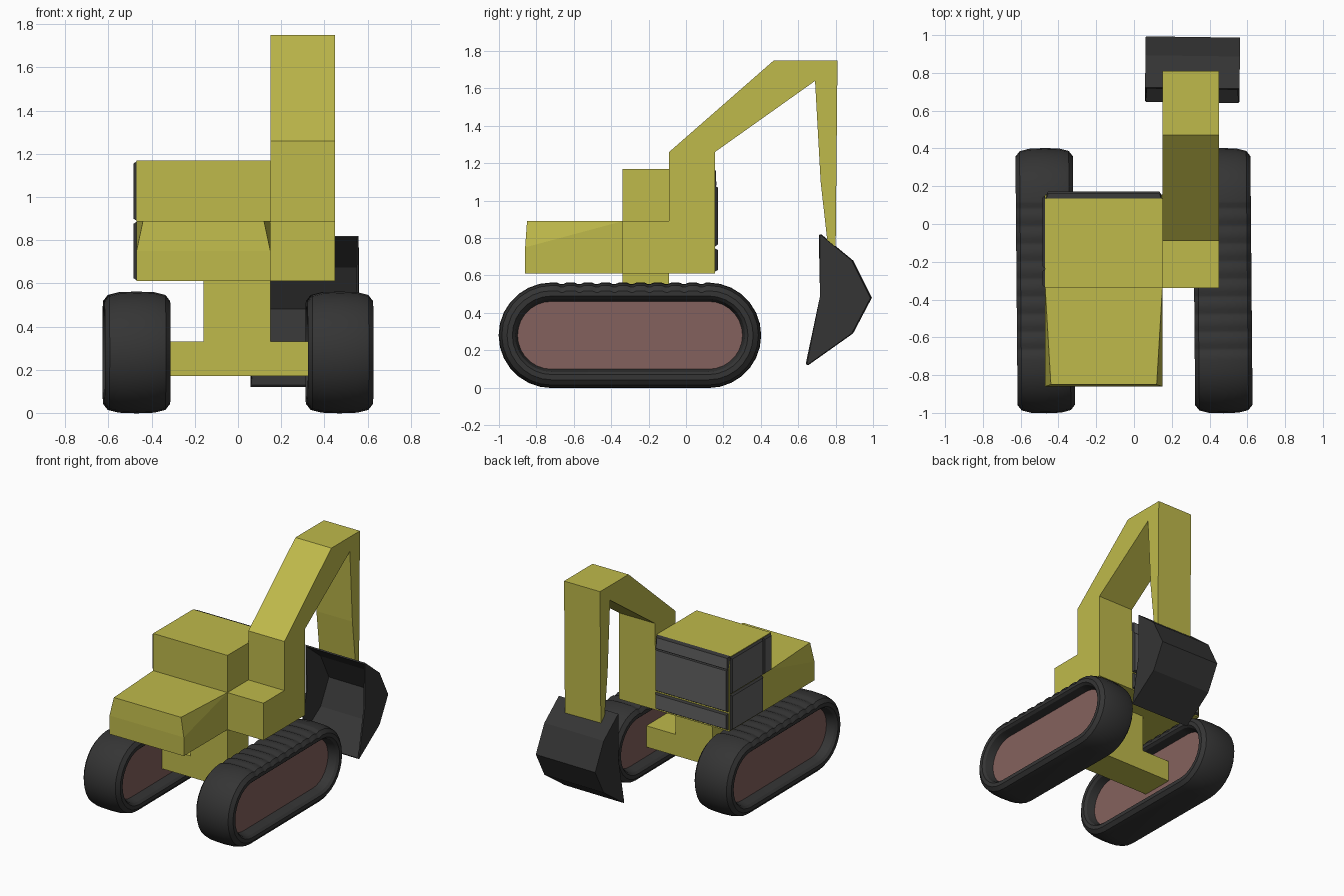
import bpy, bmesh, math
from mathutils import Matrix, Vector

cube = bpy.data.objects.get("Cube")
if cube:
    bpy.data.objects.remove(cube)


def material(name, rgb):
    m = bpy.data.materials.new(name)
    m.use_nodes = True
    m.diffuse_color = (*rgb, 1)
    m.node_tree.nodes["Principled BSDF"].inputs["Base Color"].default_value = (*rgb, 1)
    return m


YELLOW = material("yellow paint", (0.52, 0.49, 0.07))
RUBBER = material("dark rubber", (0.035, 0.035, 0.035))
GLASS = material("grey glass", (0.12, 0.12, 0.12))
PANEL = material("dusty red panel", (0.23, 0.12, 0.11))


def finish(name, bm, *mats):
    bmesh.ops.recalc_face_normals(bm, faces=bm.faces)
    mesh = bpy.data.meshes.new(name)
    bm.to_mesh(mesh)
    bm.free()
    for m in mats:
        mesh.materials.append(m)
    ob = bpy.data.objects.new(name, mesh)
    bpy.context.collection.objects.link(ob)
    return ob


def extrude_x(bm, profile, x0, x1):
    """Solid from a (y, z) profile between two x positions."""
    face = bm.faces.new([bm.verts.new((x0, y, z)) for y, z in profile])
    new = bmesh.ops.extrude_face_region(bm, geom=[face])["geom"]
    bmesh.ops.translate(bm, verts=[g for g in new if isinstance(g, bmesh.types.BMVert)],
                        vec=(x1 - x0, 0, 0))
    return bm


def slab(name, profile, x0, x1, mat):
    return finish(name, extrude_x(bmesh.new(), profile, x0, x1), mat)


def rect(y0, y1, z0, z1):
    return [(y0, z0), (y1, z0), (y1, z1), (y0, z1)]


# Body and undercarriage
slab("cab", [(-0.34, 0.61), (0.155, 0.61), (0.155, 1.08), (0.135, 1.17), (-0.34, 1.17)],
     -0.47, 0.15, YELLOW)
slab("pillar", rect(-0.34, -0.09, 0.33, 0.61), -0.16, 0.15, YELLOW)
slab("axle_beam", rect(-0.34, -0.09, 0.17, 0.33), -0.42, 0.42, YELLOW)

# Counterweight with its outer top corners drawn in
bm = extrude_x(bmesh.new(), [(-0.34, 0.61), (-0.86, 0.61), (-0.86, 0.75),
                             (-0.85, 0.89), (-0.34, 0.89)], -0.47, 0.15)
for v in bm.verts:
    if v.co.z > 0.8 and v.co.y < -0.8:
        v.co.x += 0.03 if v.co.x < 0 else -0.03
bmesh.ops.triangulate(bm, faces=[f for f in bm.faces if abs(f.normal.x) > 0.5 or
                                 len({round(v.co.x, 2) < -0.2 for v in f.verts}) == 1])
finish("counterweight", bm, YELLOW)

# Boom: base step, column, raised beam and hanging arm in one profile
slab("boom", [(-0.34, 0.61), (0.155, 0.61), (0.155, 1.26), (0.69, 1.64), (0.72, 1.1),
              (0.755, 0.79), (0.80, 0.745), (0.81, 1.75), (0.47, 1.75),
              (-0.09, 1.26), (-0.09, 0.89), (-0.34, 0.89)], 0.15, 0.45, YELLOW)


# Window panes: raised plates with a dark bevelled rim
def pane(name, corners, out):
    bm = bmesh.new()
    out = Vector(out)
    outer = [Vector(c) for c in corners]
    mid = sum(outer, Vector()) / len(outer)
    top = []
    for c in outer:
        d = mid - c
        top.append(c + out + Vector([math.copysign(min(0.01, abs(k)), k) for k in d]))
    low = [bm.verts.new(c) for c in outer]
    high = [bm.verts.new(c) for c in top]
    bm.faces.new(high)
    for i in range(len(low)):
        j = (i + 1) % len(low)
        bm.faces.new((low[i], low[j], high[j], high[i])).material_index = 1
    return finish(name, bm, GLASS, RUBBER)


for name, y0, y1, z0, z1 in (("side_window", -0.235, 0.15, 0.89, 1.165),
                             ("side_rear_window", -0.335, -0.24, 0.89, 1.165),
                             ("door_panel", -0.235, 0.15, 0.615, 0.885)):
    pane(name, [(-0.47, y, z) for y, z in rect(y0, y1, z0, z1)], (-0.015, 0, 0))
for name, z0, z1, y1 in (("windscreen_lower", 0.62, 0.745, 0.155),
                         ("windscreen", 0.755, 1.08, 0.155)):
    pane(name, [(-0.465, 0.155, z0), (0.145, 0.155, z0),
                (0.145, y1, z1), (-0.465, y1, z1)], (0, 0.016, 0))
pane("windscreen_top", [(-0.465, 0.156, 1.07), (0.145, 0.156, 1.07),
                        (0.145, 0.135, 1.17), (-0.465, 0.135, 1.17)], (0, 0.016, 0))

# Bucket: open shell facing the machine
profile = [(0.72, 0.82), (0.89, 0.68), (0.99, 0.48), (0.89, 0.29), (0.65, 0.12)]
bm = bmesh.new()
sides = [[bm.verts.new((x, y, z)) for y, z in profile] for x in (0.06, 0.56)]
for i in range(len(profile) - 1):
    bm.faces.new((sides[0][i], sides[0][i + 1], sides[1][i + 1], sides[1][i]))
for s, x in zip(sides, (0.06, 0.56)):
    bm.faces.new(s + [bm.verts.new((x, 0.72, 0.49))])
turn = Matrix.Rotation(math.radians(-0.8), 4, "Z")
bmesh.ops.rotate(bm, verts=bm.verts, cent=(0.31, 0.83, 0), matrix=turn)
bucket = finish("bucket", bm, RUBBER)
shell = bucket.modifiers.new("thickness", "SOLIDIFY")
shell.thickness = 0.012
shell.offset = -1


# Tracks: a rounded cross-section swept around a stadium path
REAR, FRONT, MID = -0.72, 0.12, 0.28


def stations():
    """Path stations as (centre y, angle, tread dip)."""
    arc, links = 14, 9
    path = [(FRONT, -math.pi / 2 + math.pi * i / arc, 0) for i in range(arc + 1)]
    for i in range(links):
        start = FRONT + (REAR - FRONT) * i / links
        for step, dip in ((0.012, 0), (0.03, 0.008), (0.045, 0.008), (0.063, 0)):
            path.append((start - step, math.pi / 2, dip))
    path += [(REAR, math.pi / 2 + math.pi * i / arc, 0) for i in range(arc + 1)]
    return path


half = [(0.0, 0.282), (0.08, 0.279), (0.13, 0.266), (0.152, 0.238),
        (0.152, 0.21), (0.135, 0.195), (0.07, 0.18)]
section = [(-u, r) for u, r in reversed(half[1:])] + half

for label, cx in (("left", 0.47), ("right", -0.47)):
    bm = bmesh.new()
    rings = []
    for cy, a, dip in stations():
        rings.append([bm.verts.new((u, cy + math.cos(a) * (r - (dip if r > 0.23 else 0)),
                                    MID + math.sin(a) * (r - (dip if r > 0.23 else 0))))
                      for u, r in section])
    for k, ring in enumerate(rings):
        after = rings[(k + 1) % len(rings)]
        for i in range(len(section) - 1):
            bm.faces.new((ring[i], after[i], after[i + 1], ring[i + 1]))
    track = finish(label + "_track", bm, RUBBER)
    outline = [(cy + math.cos(a) * 0.182, MID + math.sin(a) * 0.182)
               for cy, a, dip in stations() if abs(cy - FRONT) < 0.001 or cy == REAR]
    panel = slab(label + "_track_panel", outline, -0.075, 0.075, PANEL)
    for ob in (track, panel):
        pivot = Matrix.Translation((cx, -0.3, 0)) @ Matrix.Rotation(math.radians(0.5), 4, "Z")
        ob.data.transform(pivot @ Matrix.Translation((0, 0.3, 0)))
    bpy.ops.object.select_all(action="DESELECT")
    track.select_set(True)
    bpy.context.view_layer.objects.active = track
    bpy.ops.object.shade_smooth_by_angle(angle=math.radians(25))
